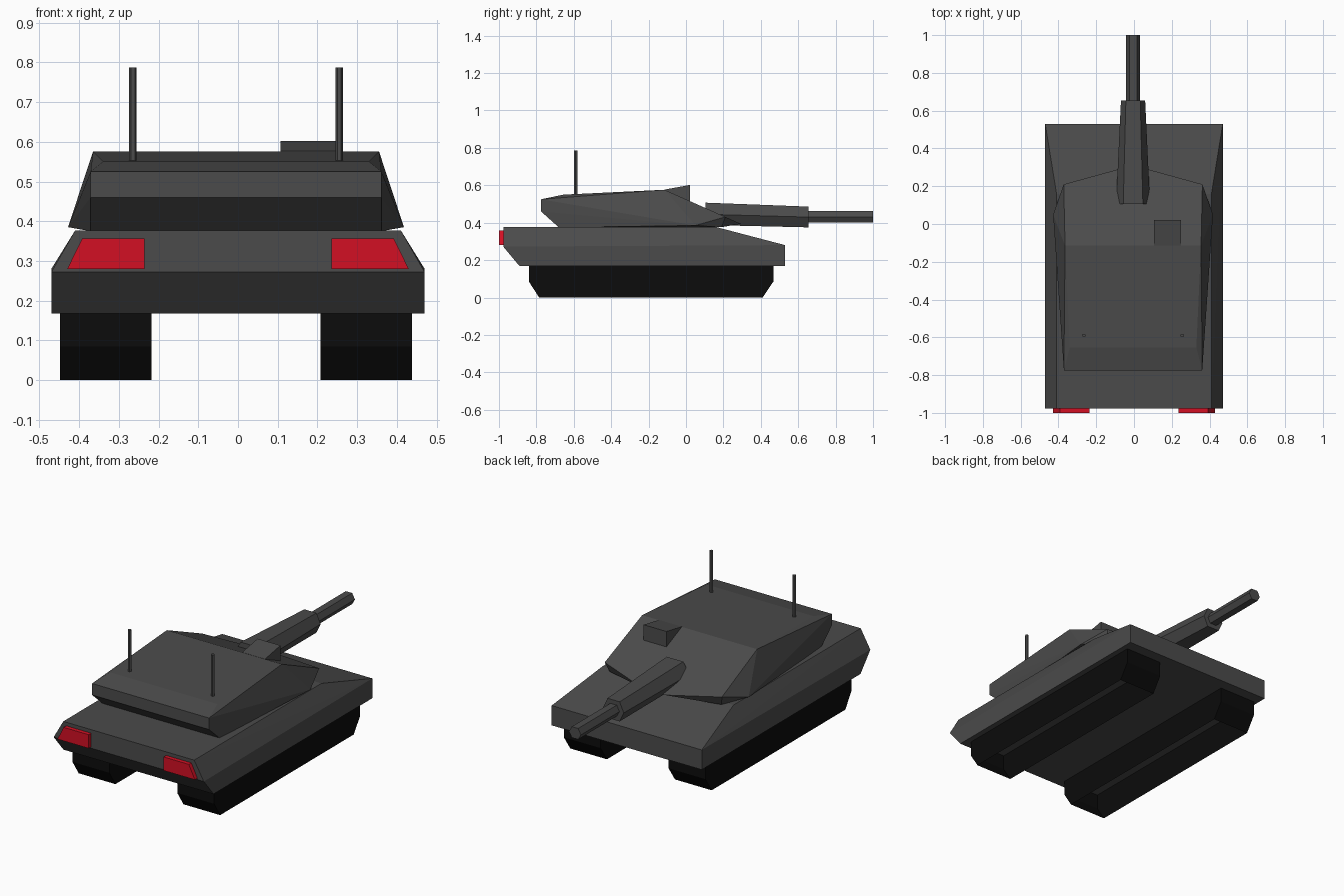
import bpy, bmesh, math

if "Cube" in bpy.data.objects:
    bpy.data.objects.remove(bpy.data.objects["Cube"])


def material(name, rgb):
    m = bpy.data.materials.new(name)
    m.diffuse_color = (*rgb, 1.0)
    m.use_nodes = True
    m.node_tree.nodes["Principled BSDF"].inputs["Base Color"].default_value = m.diffuse_color
    return m


GREY = material("dark grey armour", (0.07, 0.07, 0.07))
BLACK = material("black track", (0.0035, 0.0035, 0.0035))
RED = material("red light", (0.65, 0.005, 0.017))
CX = -0.005  # turret, gun and tracks sit slightly left of the hull centre


def finish(name, bm, mat):
    bmesh.ops.recalc_face_normals(bm, faces=bm.faces)
    me = bpy.data.meshes.new(name)
    bm.to_mesh(me)
    bm.free()
    me.materials.append(mat)
    ob = bpy.data.objects.new(name, me)
    bpy.context.collection.objects.link(ob)
    return ob


def symmetric_hull(name, half, mat, cx=0.0):
    """Convex solid from the points of its right half."""
    bm = bmesh.new()
    for x, y, z in half:
        for s in (-1, 1):
            bm.verts.new((cx + s * x, y, z))
    bmesh.ops.convex_hull(bm, input=bm.verts)
    bmesh.ops.dissolve_limit(bm, angle_limit=math.radians(1),
                             verts=bm.verts, edges=bm.edges)
    return finish(name, bm, mat)


def loft(name, rings, mat, open_below=False):
    """Skin matching rings of points, with capped ends."""
    bm = bmesh.new()
    rows = [[bm.verts.new(p) for p in r] for r in rings]
    n = len(rows[0])
    bm.faces.new(rows[0])
    bm.faces.new(rows[-1][::-1])
    for a, b in zip(rows, rows[1:]):
        for i in range(n):
            j = (i + 1) % n
            bm.faces.new((a[i], a[j], b[j], b[i]))
    bmesh.ops.recalc_face_normals(bm, faces=bm.faces)
    if open_below:
        flat = [f for f in bm.faces if abs(f.normal.z) > 0.95]
        bmesh.ops.delete(bm, geom=flat, context='FACES')
    return finish(name, bm, mat)


def hexagon(y, half, flat, low, mid, high):
    """Flat-topped hexagonal cross-section of the gun."""
    pts = [(half, mid), (flat, high), (-flat, high),
           (-half, mid), (-flat, low), (flat, low)]
    return [(CX + x, y, z) for x, z in pts]


# Hull: sloped upper sides, undercut end by the lights
symmetric_hull("hull", [
    (0.47, -0.89, 0.168), (0.47, 0.53, 0.168),
    (0.47, -0.977, 0.272), (0.47, 0.53, 0.28),
    (0.41, -0.977, 0.377), (0.41, 0.16, 0.377)], GREY)

# Turret
symmetric_hull("turret", [
    (0.366, -0.68, 0.375), (0.366, -0.775, 0.46), (0.366, -0.775, 0.525),
    (0.335, -0.655, 0.55), (0.36, -0.115, 0.576), (0.423, 0.05, 0.385),
    (0.367, 0.21, 0.431), (0.07, 0.292, 0.394), (0.35, 0.19, 0.376)],
    GREY, CX)

# Gun: thick sleeve and thin barrel
loft("gun_sleeve", [hexagon(0.105, 0.09, 0.052, 0.388, 0.445, 0.507),
                    hexagon(0.655, 0.064, 0.038, 0.375, 0.43, 0.486)], GREY)
loft("gun_barrel", [hexagon(0.62, 0.037, 0.02, 0.40, 0.43, 0.462),
                    hexagon(1.0, 0.037, 0.02, 0.40, 0.43, 0.462)], GREY)

# Sight box on the turret
sight = [(-0.115, 0.57), (-0.115, 0.577), (0.022, 0.602), (0.022, 0.505)]
loft("sight_box", [[(x, y, z) for y, z in sight] for x in (0.107, 0.25)], GREY)

# Tracks: skirts that are open underneath
track = [(-0.84, 0.168), (-0.84, 0.085), (-0.785, 0.0),
         (0.41, 0.0), (0.467, 0.085), (0.467, 0.168)]
# Lights: slanted outer edge
lamp = [(0.235, 0.28), (0.43, 0.28), (0.392, 0.357), (0.235, 0.357)]
for side, s in (("left", -1), ("right", 1)):
    loft(side + "_track", [[(CX + s * x, y, z) for y, z in track]
                           for x in (0.213, 0.443)], BLACK, open_below=True)
    loft(side + "_light", [[(s * x, y, z) for x, z in lamp]
                           for y in (-1.0, -0.975)], RED)
    # Antenna
    ring = [(CX + s * 0.26 + 0.01 * math.cos(i * math.pi / 3),
             -0.59 + 0.01 * math.sin(i * math.pi / 3)) for i in range(6)]
    loft(side + "_antenna", [[(x, y, z) for x, y in ring]
                             for z in (0.545, 0.787)], GREY)
